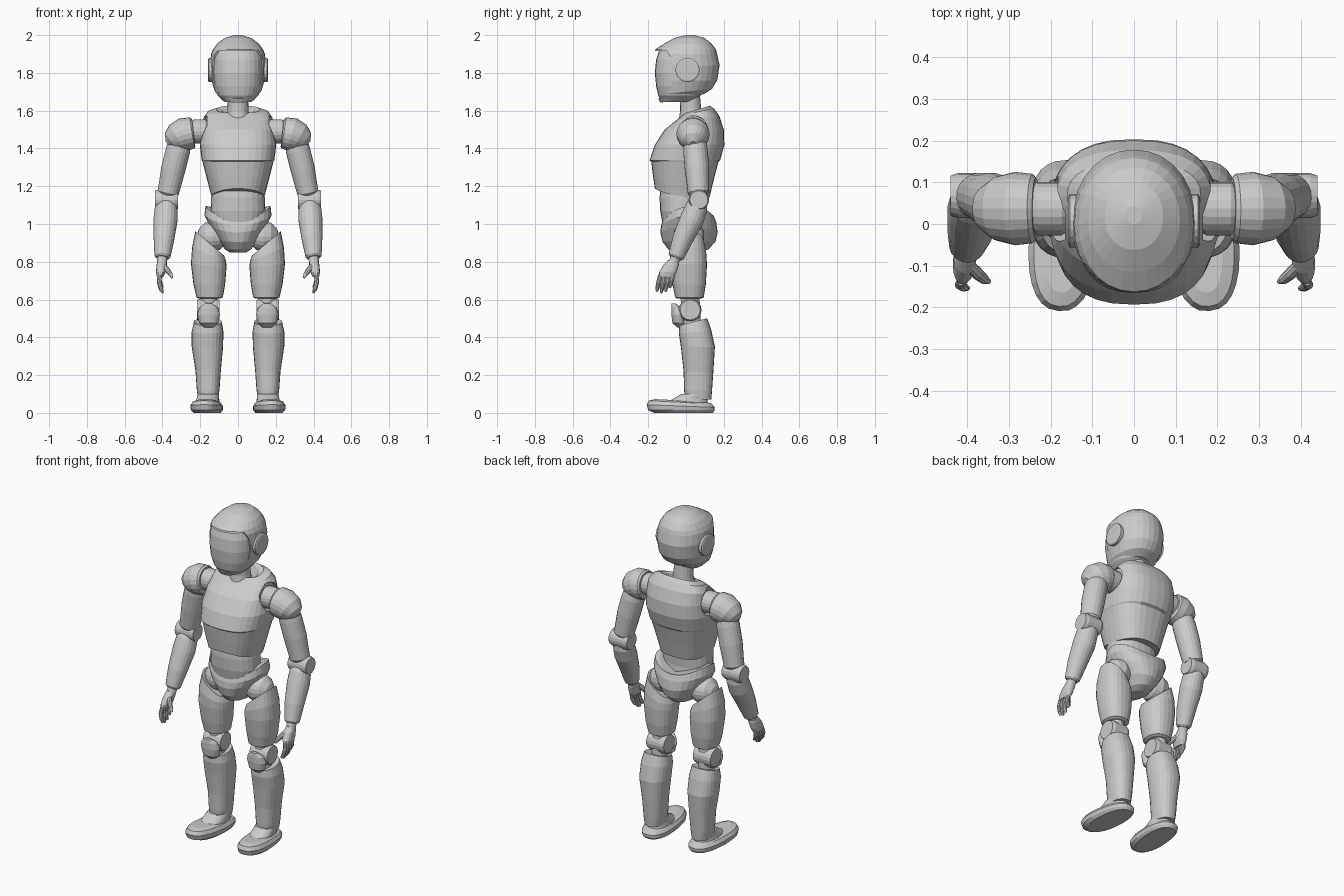
import bpy, bmesh, math
from mathutils import Vector, Quaternion


def skin_rings(name, rings, mirror):
    bm = bmesh.new()
    loops = [[bm.verts.new(p) for p in ring] for ring in rings]
    n = len(loops[0])
    for a, b in zip(loops, loops[1:]):
        for i in range(n):
            j = (i + 1) % n
            bm.faces.new((a[i], a[j], b[j], b[i]))
    bm.faces.new(loops[0])
    bm.faces.new(loops[-1])
    bmesh.ops.recalc_face_normals(bm, faces=bm.faces)
    me = bpy.data.meshes.new(name)
    bm.to_mesh(me)
    bm.free()
    ob = bpy.data.objects.new(name, me)
    bpy.context.collection.objects.link(ob)
    if mirror:
        ob.modifiers.new("Mirror", 'MIRROR').use_mirror_merge = False
    return ob


def loft(name, rings, power=2.0, n=24, mirror=False, turn=0.0):
    """Horizontal superellipse rings: z, cx, cy, rx, ry, x slope, y slope, side arch."""
    out = []
    for ring in rings:
        z, cx, cy, rx, ry, sx, sy, arch = (tuple(ring) + (0, 0, 0))[:8]
        pts = []
        for i in range(n):
            t = 2 * math.pi * i / n
            c, s = math.cos(t), math.sin(t)
            dx = rx * math.copysign(abs(c) ** (2 / power), c)
            dy = ry * math.copysign(abs(s) ** (2 / power), s)
            dz = sx * dx + sy * dy + arch * (dx / rx) ** 2
            pts.append((cx + dx * math.cos(turn) - dy * math.sin(turn),
                        cy + dx * math.sin(turn) + dy * math.cos(turn), z + dz))
        out.append(pts)
    return skin_rings(name, out, mirror)


def tube(name, pts, n=20, mirror=True):
    """Round rings (x, y, z, radius) swept along a path."""
    ps = [Vector(p[:3]) for p in pts]
    q, prev, out = Quaternion(), Vector((0, 0, 1)), []
    for i, p in enumerate(ps):
        d = (ps[min(i + 1, len(ps) - 1)] - ps[max(i - 1, 0)]).normalized()
        q = prev.rotation_difference(d) @ q
        prev = d
        out.append([p + q @ Vector((math.cos(a), math.sin(a), 0)) * pts[i][3]
                    for a in (2 * math.pi * k / n for k in range(n))])
    return skin_rings(name, out, mirror)


def disc(name, x0, x1, y, z, r):
    e = (x1 - x0) * 0.15
    return tube(name, [(x0, y, z, r * .88), (x0 + e, y, z, r), (x1 - e, y, z, r), (x1, y, z, r * .88)])


def cut(ob, cutter):
    m = ob.modifiers.new("Cut", 'BOOLEAN')
    m.operation, m.object = 'DIFFERENCE', cutter
    m.solver = 'EXACT'
    bpy.context.view_layer.objects.active = ob
    bpy.ops.object.modifier_apply(modifier="Cut")
    bpy.data.objects.remove(cutter)


# helmet with face opening
helmet = loft("helmet", [
    (1.665, 0, -.02, .085, .115, 0, .2), (1.70, 0, -.01, .122, .147, 0, .1),
    (1.76, 0, 0, .141, .165), (1.84, 0, .004, .148, .174), (1.90, 0, -.002, .143, .167),
    (1.925, 0, -.002, .132, .160), (1.955, 0, .01, .110, .125), (1.985, 0, .018, .07, .08),
    (2.0, 0, .022, .02, .022)], 2.1, 28)
face_profile = [(-.3, 1.915), (-.10, 1.915), (-.078, 1.87), (-.07, 1.80), (-.08, 1.72),
                (-.11, 1.668), (-.3, 1.655)]
cut(helmet, skin_rings("face_cutter", [[(x, y, z) for y, z in face_profile] for x in (-.3, .3)], False))
loft("face_visor", [
    (1.645, 0, -.05, .07, .075), (1.68, 0, -.035, .108, .112), (1.73, 0, -.03, .126, .128),
    (1.80, 0, -.03, .133, .135), (1.87, 0, -.03, .131, .128), (1.92, 0, -.03, .12, .112)], 2.3, 28)
disc("ear_disc", .13, .158, .008, 1.815, .064)
tube("neck", [(0, .025, 1.54, .065), (0, .025, 1.60, .056), (0, .02, 1.70, .052)], mirror=False)

# chest shell with sunken collar and armholes
chest = loft("chest", [
    (1.165, 0, -.02, .14, .145, 0, -.16, -.02), (1.24, 0, -.014, .165, .160, 0, -.06),
    (1.33, 0, -.006, .188, .178), (1.337, 0, -.006, .192, .187),
    (1.42, 0, .019, .203, .184), (1.50, 0, .044, .195, .156),
    (1.56, 0, .062, .185, .115, 0, .1), (1.595, 0, .066, .16, .082, 0, .2),
    (1.607, 0, .062, .115, .065, 0, .3), (1.59, 0, .05, .088, .062, 0, .4),
    (1.55, 0, .03, .07, .06, 0, .2)], 2.5, 32)
cut(chest, tube("armhole_cutter", [(.165, .037, 1.495, .078), (.3, .037, 1.495, .09)]))

# waist and pelvis
loft("abdomen", [(1.24, 0, -.02, .13, .11), (1.14, 0, -.025, .142, .115),
                 (1.07, 0, -.025, .145, .112), (.98, 0, -.01, .13, .11)], 2.2)
loft("pelvis", [
    (1.025, 0, .01, .145, .115, 0, .1, .065), (1.03, 0, .012, .172, .135, 0, .1, .065),
    (1.00, 0, .014, .178, .146, 0, .06, .045), (.955, 0, .016, .150, .152, 0, 0, .035),
    (.905, 0, .016, .105, .140, 0, 0, .01), (.865, 0, .012, .068, .105), (.848, 0, .01, .04, .06)], 2.1, 28)

# shoulders and arms
disc("shoulder_joint", .16, .245, .037, 1.49, .064)
tube("shoulder_cap", [(.235, .037, 1.483, .074), (.243, .037, 1.482, .083), (.285, .037, 1.475, .088),
                      (.325, .037, 1.457, .078), (.353, .037, 1.437, .056), (.370, .037, 1.422, .02)])
tube("upper_arm", [(.30, .042, 1.47, .055), (.318, .05, 1.39, .065), (.343, .058, 1.29, .065),
                   (.362, .064, 1.20, .059), (.370, .066, 1.165, .057), (.372, .067, 1.155, .048)])
disc("elbow_joint", .318, .440, .068, 1.128, .054)
tube("forearm", [(.380, .068, 1.125, .046), (.381, .055, 1.085, .060), (.384, .03, 1.02, .064),
                 (.392, -.018, .92, .055), (.400, -.052, .83, .043), (.401, -.056, .82, .034)])
tube("wrist", [(.400, -.05, .835, .028), (.402, -.068, .79, .026)])

# hands
loft("palm", [(.81, .402, -.066, .022, .026), (.785, .404, -.078, .027, .040),
              (.745, .409, -.096, .025, .046), (.72, .412, -.105, .017, .042)], 2.4, 16, True)
for i, length in enumerate((.075, .092, .097, .085)):
    y, z = -.068 - .023 * i, .738 - .003 * i
    tube(f"finger_{i + 1}", [(.413, y, z, .011), (.417, y - .008, z - length * .45, .0125),
                             (.408, y - .014, z - length * .8, .011),
                             (.398, y - .017, z - length, .006)], 10)
tube("thumb", [(.398, -.095, .785, .014), (.376, -.118, .758, .015),
               (.358, -.133, .735, .012), (.348, -.138, .715, .006)], 10)

# legs
tube("hip_joint", [(.135 + .082 * math.sin(a), .015, .935, .082 * math.cos(a))
                   for a in (math.radians(d) for d in (-85, -60, -30, 0, 30, 60, 85))])
loft("thigh", [
    (.605, .150, .018, .058, .064), (.612, .150, .018, .070, .076), (.68, .152, .017, .084, .088),
    (.78, .155, .014, .094, .097, .1), (.84, .153, .012, .090, .096, .4),
    (.898, .150, .012, .076, .084, .85), (.895, .150, .012, .062, .070, .85)], 2.3, 24, True)
disc("knee_joint", .098, .216, .022, .545, .060)
loft("knee_core", [(.64, .152, .02, .045, .05), (.44, .157, .03, .045, .05)], 2, 16, True)
loft("kneecap", [(.452, .155, -.028, .025, .018), (.475, .155, -.038, .050, .034),
                 (.52, .155, -.042, .060, .036), (.555, .155, -.050, .050, .028),
                 (.578, .155, -.064, .022, .012)], 2, 18, True)
loft("shin", [
    (.07, .158, .064, .052, .070), (.12, .158, .064, .060, .074), (.22, .158, .066, .067, .079),
    (.35, .162, .063, .083, .090), (.43, .161, .048, .084, .086, 0, .1),
    (.482, .160, .038, .074, .074, 0, .25), (.475, .160, .038, .058, .060, 0, .25)], 2.3, 24, True)

# feet, turned slightly outward
loft("foot", [
    (.0, .163, -.012, .070, .155), (.014, .165, -.024, .082, .176), (.036, .166, -.028, .085, .181, 0, -.04),
    (.056, .166, -.03, .072, .168, 0, -.05), (.066, .165, -.03, .045, .135, 0, -.05)], 2.4, 28, True, .08)
loft("instep", [(.04, .160, .0, .066, .12), (.072, .160, .01, .060, .10, 0, .1),
                (.10, .159, .05, .056, .075)], 2.2, 24, True, .08)
